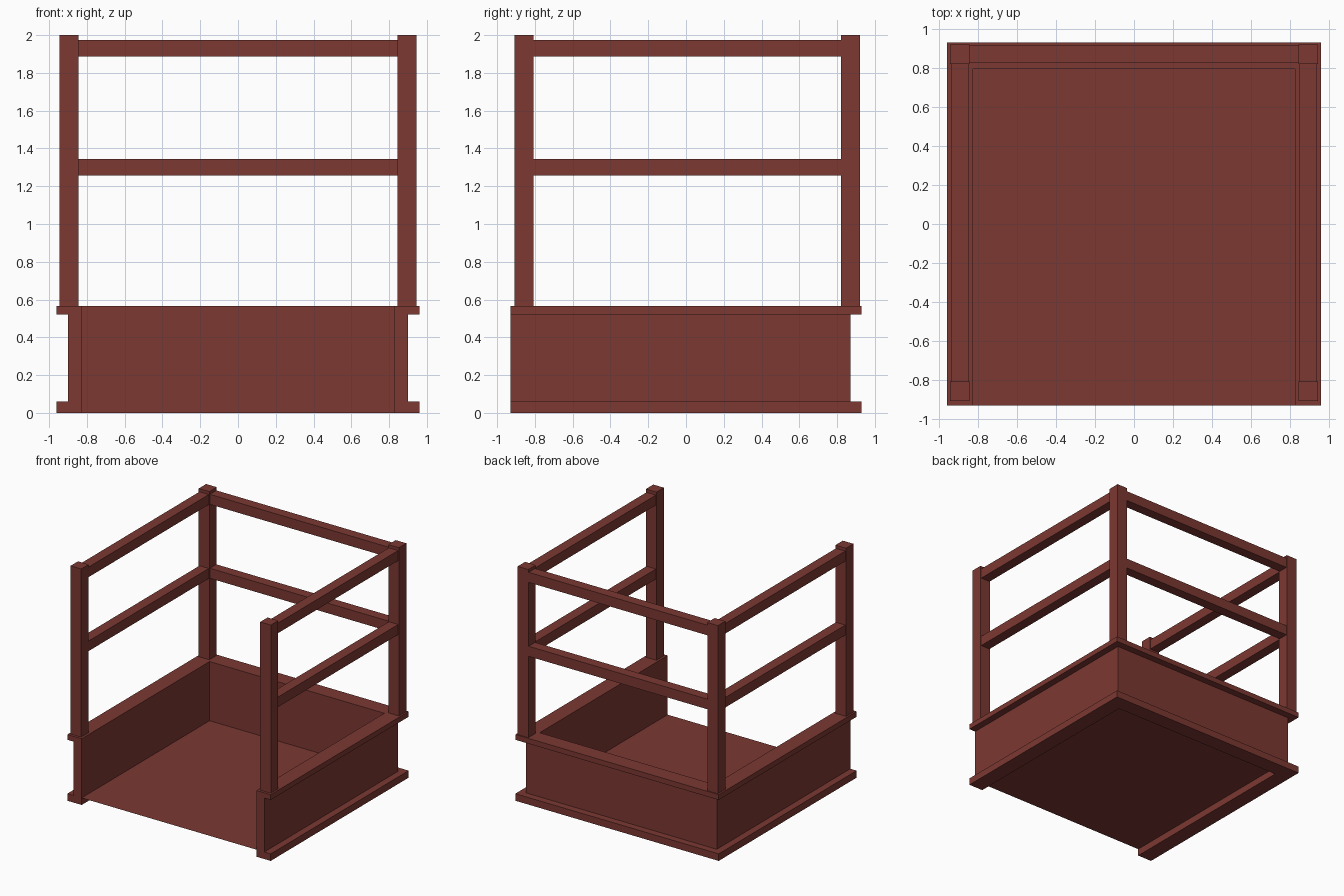
import bpy, bmesh

if "Cube" in bpy.data.objects:
    bpy.data.objects.remove(bpy.data.objects["Cube"])

mat = bpy.data.materials.new("red_brown_paint")
mat.diffuse_color = (0.20, 0.04, 0.032, 1)
mat.use_nodes = True
mat.node_tree.nodes["Principled BSDF"].inputs["Base Color"].default_value = mat.diffuse_color


def finish(name, bm):
    bmesh.ops.recalc_face_normals(bm, faces=bm.faces)
    me = bpy.data.meshes.new(name)
    bm.to_mesh(me)
    bm.free()
    me.materials.append(mat)
    ob = bpy.data.objects.new(name, me)
    bpy.context.collection.objects.link(ob)
    return ob


def box(name, x0, x1, y0, y1, z0, z1):
    bm = bmesh.new()
    bmesh.ops.create_cube(bm, size=1)
    for v in bm.verts:
        v.co = (x0 + (v.co.x + 0.5) * (x1 - x0),
                y0 + (v.co.y + 0.5) * (y1 - y0),
                z0 + (v.co.z + 0.5) * (z1 - z0))
    return finish(name, bm)


HX, BACK, FRONT = 0.825, 0.795, -0.93   # inner faces of the wall, open front

# Flanged wall: channel section swept round three sides with mitred corners
section = [(0, 0), (.135, 0), (.135, .06), (.075, .06),
           (.075, .52), (.135, .52), (.135, .565), (0, .565)]
bm = bmesh.new()
rings = []
for sx, at_back in ((-1, False), (-1, True), (1, True), (1, False)):
    rings.append([bm.verts.new((sx * (HX + d), BACK + d if at_back else FRONT, z))
                  for d, z in section])
n = len(section)
for a, b in zip(rings, rings[1:]):
    for i in range(n):
        j = (i + 1) % n
        bm.faces.new((a[i], a[j], b[j], b[i]))
bm.faces.new(rings[0])
bm.faces.new(rings[-1])
finish("flanged_wall", bm)

# Thin floor sheet, level with the top of the lower flange
bm = bmesh.new()
bm.faces.new([bm.verts.new(p) for p in ((-HX, FRONT, .06), (HX, FRONT, .06),
                                        (HX, BACK, .06), (-HX, BACK, .06))])
finish("floor", bm)

# Corner posts, sunk slightly into the top flange
for side, s in (("left", -1), ("right", 1)):
    xs = sorted((s * .845, s * .945))
    for end, y0 in (("front", -.908), ("back", .82)):
        box(f"{end}_{side}_post", *xs, y0, y0 + .1, .54, 2.0)

# Guard rails on both sides and the back
for level, z in (("middle", 1.257), ("top", 1.888)):
    for side, s in (("left", -1), ("right", 1)):
        xs = sorted((s * .85, s * .938))
        box(f"{level}_{side}_rail", *xs, -.81, .822, z, z + .086)
    box(f"{level}_back_rail", -.847, .847, .828, .915, z, z + .086)
